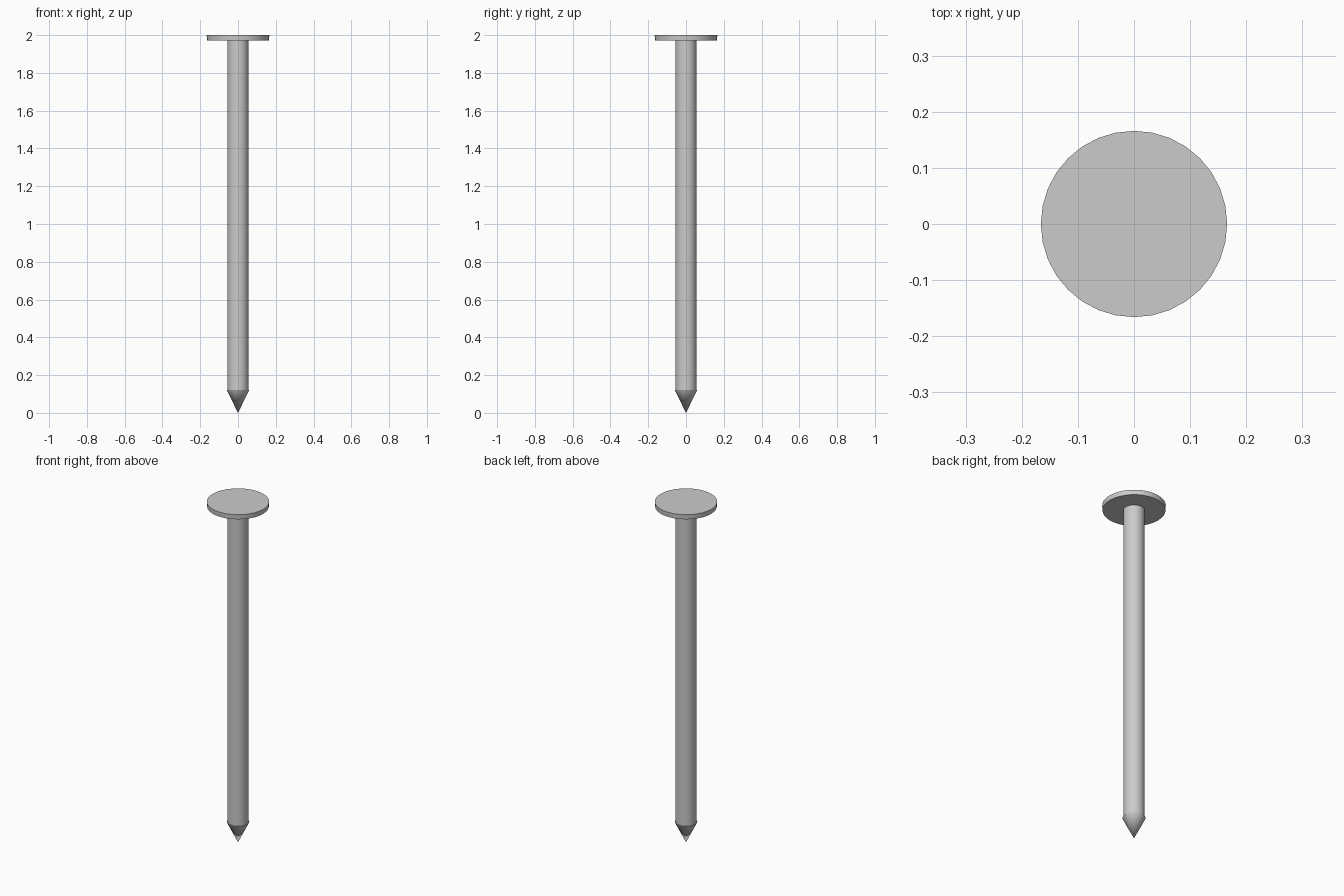
import bpy, math

if "Cube" in bpy.data.objects:
    bpy.data.objects.remove(bpy.data.objects["Cube"])

SIDES = 32

def part(name, r_bottom, r_top, z0, z1):
    """Round part between two heights, smooth sides with sharp rims."""
    bpy.ops.mesh.primitive_cone_add(vertices=SIDES, radius1=r_bottom, radius2=r_top,
                                    depth=z1 - z0, location=(0, 0, (z0 + z1) / 2))
    ob = bpy.context.object
    ob.name = name
    bpy.ops.object.shade_smooth_by_angle(angle=math.radians(30))
    return ob

# Flat round head
part("head", 0.164, 0.166, 1.972, 2.0)
# Straight shaft
part("shaft", 0.056, 0.056, 0.115, 1.98)
# Pointed tip, a little wider than the shaft
part("tip", 0.0, 0.06, 0.0, 0.122)
